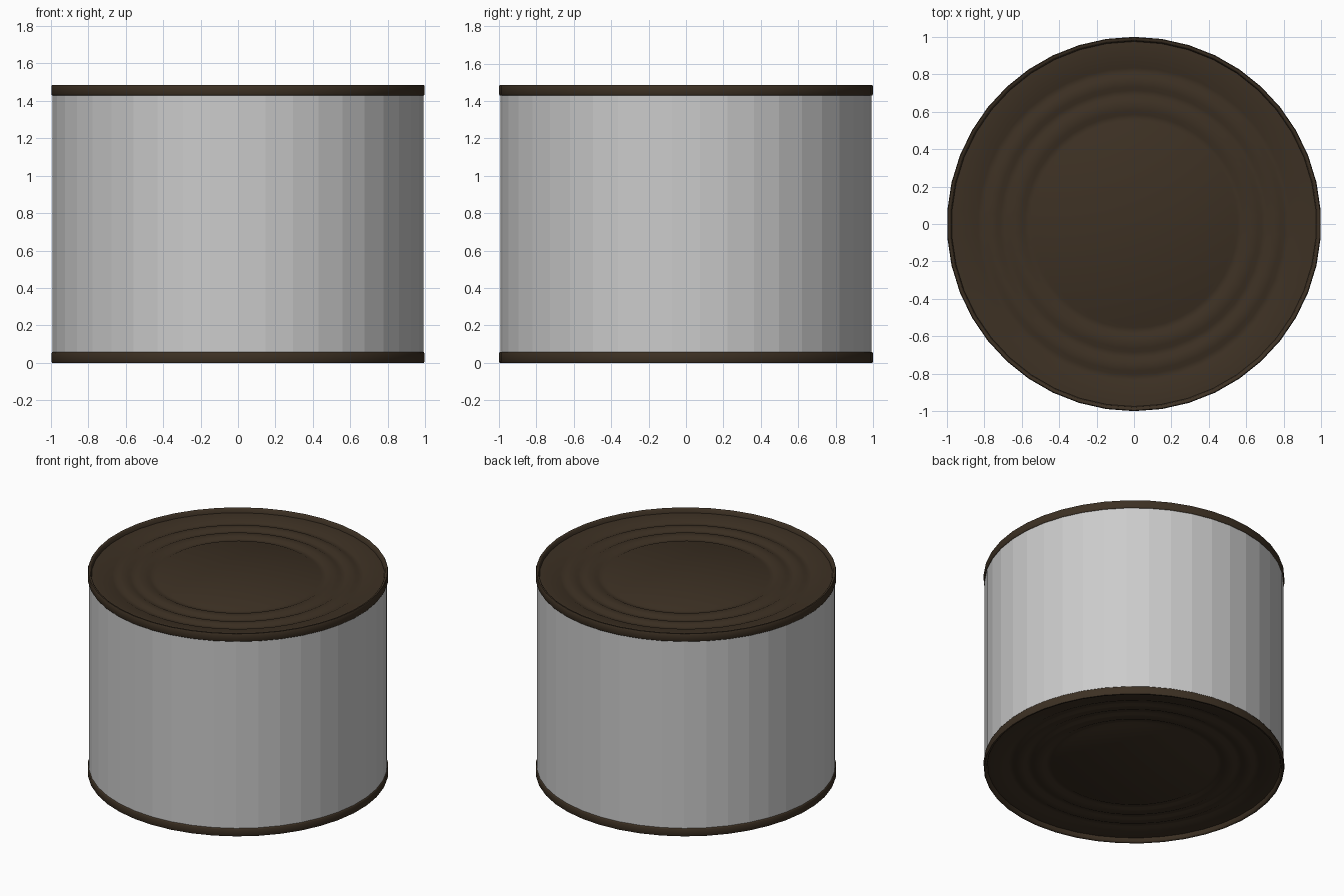
import bpy, bmesh, math

if "Cube" in bpy.data.objects:
    bpy.data.objects.remove(bpy.data.objects["Cube"])

SEG = 42      # sides of the can
H = 1.486     # full height


def revolve(name, profile, smooth):
    """Spin an (r, z) profile around z; a radius of 0 closes to a pole."""
    bm = bmesh.new()
    rings = []
    for r, z in profile:
        if r == 0:
            rings.append([bm.verts.new((0, 0, z))] * SEG)
        else:
            rings.append([bm.verts.new((
                r * math.cos(2 * math.pi * i / SEG - math.pi / 2),
                r * math.sin(2 * math.pi * i / SEG - math.pi / 2), z))
                for i in range(SEG)])
    for a, b in zip(rings, rings[1:]):
        for i in range(SEG):
            j = (i + 1) % SEG
            quad = list(dict.fromkeys((a[i], a[j], b[j], b[i])))
            bm.faces.new(quad)
    me = bpy.data.meshes.new(name)
    bm.to_mesh(me)
    bm.free()
    ob = bpy.data.objects.new(name, me)
    bpy.context.collection.objects.link(ob)
    if smooth:
        bpy.context.view_layer.objects.active = ob
        ob.select_set(True)
        bpy.ops.object.shade_smooth_by_angle(angle=math.radians(50))
        ob.select_set(False)
    return ob


# Faceted wall
revolve("can_wall", [(0.993, 0.03), (0.993, H - 0.03)], False)

# Lid profile: rolled rim, shallow recess, three pressed rings, flat centre
PANEL = H - 0.03
lid = [(0.985, H - 0.06), (0.996, H - 0.057), (1.0, H - 0.05),
       (1.0, H - 0.008), (0.996, H), (0.986, H),
       (0.980, H - 0.006), (0.975, PANEL)]
for r in (0.82, 0.70, 0.57):
    lid += [(r + 0.035, PANEL), (r + 0.015, PANEL - 0.010),
            (r - 0.015, PANEL - 0.010), (r - 0.035, PANEL)]
lid.append((0, PANEL))

dark = bpy.data.materials.new("dark_metal")
dark.diffuse_color = (0.046, 0.03, 0.017, 1)
dark.use_nodes = True
dark.node_tree.nodes["Principled BSDF"].inputs["Base Color"].default_value = dark.diffuse_color

# Top lid and its mirrored twin at the base
top = revolve("top_lid", lid, True)
base = revolve("bottom_lid", [(r, H - z) for r, z in reversed(lid)], True)
for ob in (top, base):
    ob.data.materials.append(dark)
